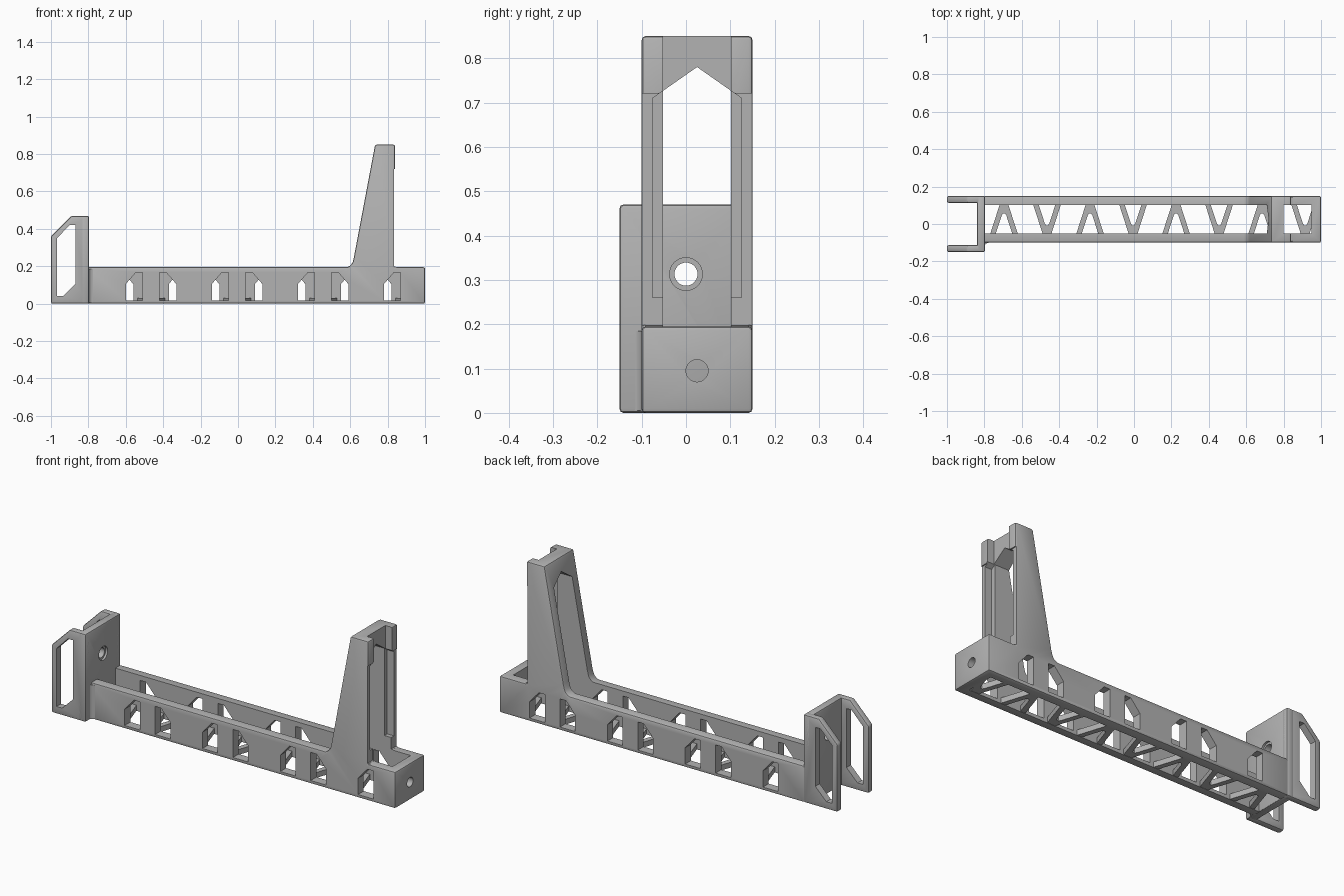
import bpy, bmesh, math
from mathutils import Vector

cube = bpy.data.objects.get("Cube")
if cube:
    bpy.data.objects.remove(cube, do_unlink=True)

grey = bpy.data.materials.new("matte grey")
grey.use_nodes = True
grey.diffuse_color = (0.45, 0.45, 0.45, 1)
grey.node_tree.nodes["Principled BSDF"].inputs["Base Color"].default_value = (0.45, 0.45, 0.45, 1)

AXES = {"x": lambda a, b, t: (t, a, b),
        "y": lambda a, b, t: (a, t, b),
        "z": lambda a, b, t: (a, b, t)}


def prism(name, outline, axis, lo, hi, bevel=0.0):
    """Extrude a 2D outline along one axis and soften its sharp edges."""
    bm = bmesh.new()
    place = AXES[axis]
    base = bm.faces.new([bm.verts.new(place(a, b, lo)) for a, b in outline])
    new = bmesh.ops.extrude_face_region(bm, geom=[base])["geom"]
    shift = Vector(place(0, 0, hi - lo))
    bmesh.ops.translate(bm, verts=[v for v in new if isinstance(v, bmesh.types.BMVert)], vec=shift)
    bmesh.ops.recalc_face_normals(bm, faces=bm.faces)
    if bevel:
        sharp = [e for e in bm.edges if e.calc_face_angle(0) > math.radians(30)]
        bmesh.ops.bevel(bm, geom=sharp, offset=bevel, segments=2, profile=0.5,
                        affect="EDGES", clamp_overlap=True)
    mesh = bpy.data.meshes.new(name)
    bm.to_mesh(mesh)
    bm.free()
    mesh.materials.append(grey)
    obj = bpy.data.objects.new(name, mesh)
    bpy.context.collection.objects.link(obj)
    return obj


def rect(a0, a1, b0, b1):
    return [(a0, b0), (a1, b0), (a1, b1), (a0, b1)]


def circle(a, b, r, n=32):
    return [(a + r * math.cos(math.tau * i / n), b + r * math.sin(math.tau * i / n)) for i in range(n)]


def gable(half, bottom):
    """House-shaped outline centred on the frame."""
    eave = 0.78 - 0.7 * half
    return [(MID - half, bottom), (MID + half, bottom), (MID + half, eave),
            (MID, 0.78), (MID - half, eave)]


def combine(obj, others, operation):
    for other in others:
        mod = obj.modifiers.new(operation.lower(), "BOOLEAN")
        mod.object, mod.operation, mod.solver = other, operation, "EXACT"
    graph = bpy.context.evaluated_depsgraph_get()
    mesh = bpy.data.meshes.new_from_object(obj.evaluated_get(graph))
    obj.modifiers.clear()
    obj.data = mesh
    for other in others:
        bpy.data.objects.remove(other, do_unlink=True)


FRONT, BACK, WALL = -0.10, 0.15, 0.048
MID = (FRONT + BACK) / 2
HALF = (BACK - FRONT) / 2 - WALL
STEP = 0.23
NODES = [-0.695 + STEP * i for i in range(8)]

# Frame and upright share one side profile, with a fillet where they meet
profile = [(-0.805, 0), (1, 0), (1, 0.195), (0.84, 0.195), (0.84, 0.85), (0.733, 0.85),
           (0.62, 0.25), (0.613, 0.222), (0.603, 0.205), (0.585, 0.195), (-0.805, 0.195)]
frame = prism("frame_and_upright", profile, "y", FRONT, BACK, 0.009)

cutters = [
    prism("hollow", gable(HALF, -0.1), "x", -0.80, 0.95),
    prism("pocket", gable(0.1, 0.26), "x", 0.795, 0.9),
    prism("channel", rect(MID - HALF, MID + HALF, 0.2, 0.9), "x", 0.80, 1.1),
    prism("relief", rect(0.834, 0.9, 0.198, 0.72), "y", FRONT - 0.1, BACK + 0.1),
    prism("end_hole", circle(MID, 0.095, 0.025), "x", 0.9, 1.1),
]

# Slanted side windows flank each truss apex, alternating back and front
for i, node in enumerate(NODES):
    wall = (FRONT - 0.02, FRONT + 0.07) if i % 2 else (BACK - 0.07, BACK + 0.02)
    for side in (-1, 1):
        far = node + side * 0.135
        if -0.8 < far < 0.95:
            shape = [(0.045, 0.018), (0.135, 0.018), (0.135, 0.105), (0.08, 0.168), (0.045, 0.168)]
            cutters.append(prism("window", [(node + side * a, z) for a, z in shape], "y", *wall))
combine(frame, cutters, "DIFFERENCE")

# Floor truss: alternating forked braces
for i, node in enumerate(NODES):
    flip = -1 if i % 2 else 1
    fork = [(-0.075, -0.082), (-0.022, 0.082), (0.022, 0.082), (0.075, -0.082), (0.046, -0.082),
            (0.012, 0.022), (0.005, 0.032), (-0.005, 0.032), (-0.012, 0.022), (-0.046, -0.082)]
    outline = [(node + a, MID + flip * b) for a, b in fork]
    prism("floor_brace_%d" % (i + 1), outline, "z", 0.0015, 0.03)

# Clip: back plate with a countersunk hole
plate = prism("clip_plate", rect(-0.15, 0.15, 0, 0.47), "x", -0.84, -0.797, 0.009)
combine(plate, [prism("bolt_hole", circle(0, 0.313, 0.026), "x", -0.9, -0.7),
                prism("counterbore", circle(0, 0.313, 0.037), "x", -0.808, -0.7)], "DIFFERENCE")

# Clip: two side arms with slanted openings
arm_shape = [(-1, 0), (-0.797, 0), (-0.797, 0.47), (-0.89, 0.47), (-1, 0.36)]
slot_shape = [(-0.968, 0.04), (-0.935, 0.04), (-0.87, 0.105), (-0.87, 0.42), (-0.9, 0.42), (-0.968, 0.35)]
for name, lo in (("front_clip_arm", -0.15), ("back_clip_arm", 0.113)):
    arm = prism(name, arm_shape, "y", lo, lo + 0.037, 0.009)
    combine(arm, [prism("slot", slot_shape, "y", lo - 0.1, lo + 0.1)], "DIFFERENCE")

# Fillet joining the frame to the wider clip plate
r = 0.025
cove = [(-0.8 + r - r * math.sin(t * math.pi / 12), FRONT - r + r * math.cos(t * math.pi / 12))
        for t in range(7)]
prism("clip_fillet", [(-0.8, FRONT)] + cove, "z", 0.005, 0.185)

# Smooth curved surfaces, keeping edges crisp
bpy.ops.object.select_all(action="DESELECT")
for obj in bpy.context.collection.objects:
    if obj.type == "MESH" and grey.name in obj.data.materials:
        obj.select_set(True)
        bpy.context.view_layer.objects.active = obj
bpy.ops.object.shade_smooth_by_angle(angle=math.radians(30))
